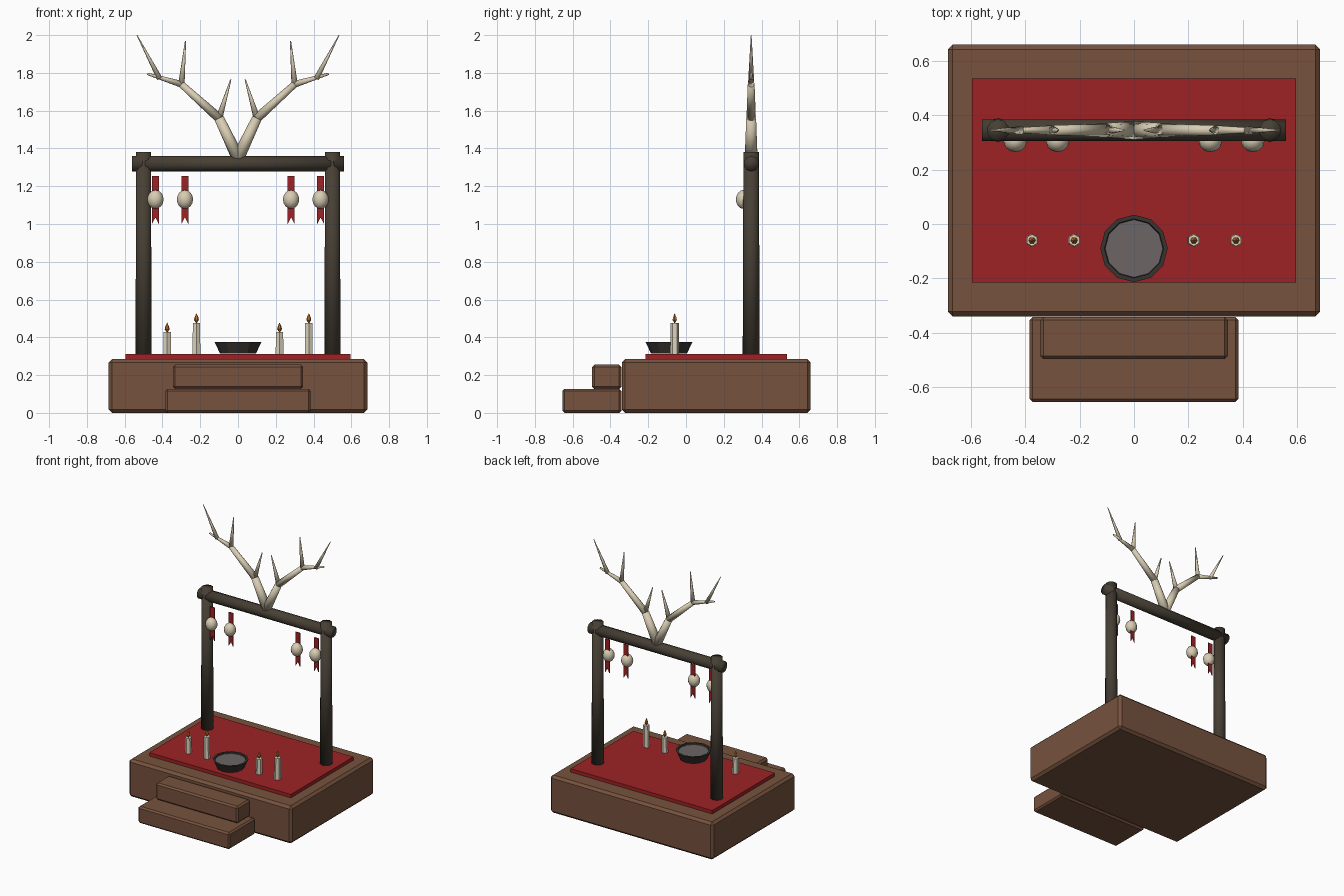
import bpy, bmesh, math
from mathutils import Vector

cube = bpy.data.objects.get("Cube")
if cube:
    bpy.data.objects.remove(cube, do_unlink=True)


def material(name, rgb):
    m = bpy.data.materials.new(name)
    m.use_nodes = True
    m.diffuse_color = (*rgb, 1)
    m.node_tree.nodes["Principled BSDF"].inputs["Base Color"].default_value = (*rgb, 1)
    return m


BROWN = material("brown wood", (0.18, 0.085, 0.047))
DARK = material("dark timber", (0.062, 0.05, 0.035))
RED = material("red cloth", (0.34, 0.016, 0.018))
BONE = material("bone", (0.69, 0.61, 0.45))
WAX = material("candle wax", (0.72, 0.66, 0.52))
FLAME = material("flame orange", (0.6, 0.17, 0.02))
IRON = material("bowl iron", (0.04, 0.034, 0.03))
ASH = material("ash grey", (0.15, 0.133, 0.13))


def finish(name, bm, mat, smooth=False):
    bmesh.ops.recalc_face_normals(bm, faces=bm.faces)
    me = bpy.data.meshes.new(name)
    bm.to_mesh(me)
    bm.free()
    me.materials.append(mat)
    for p in me.polygons:
        p.use_smooth = smooth
    ob = bpy.data.objects.new(name, me)
    bpy.context.collection.objects.link(ob)
    return ob


def block(name, lo, hi, mat, bevel=0):
    bm = bmesh.new()
    bmesh.ops.create_cube(bm, size=1)
    lo, hi = Vector(lo), Vector(hi)
    for v in bm.verts:
        v.co = (lo + hi) / 2 + v.co * (hi - lo)
    ob = finish(name, bm, mat)
    if bevel:
        mod = ob.modifiers.new("bevel", 'BEVEL')
        mod.width = bevel
        mod.segments = 1
    return ob


def rod(name, a, b, r1, r2, mat, sides=10, smooth=True):
    """Tapered round bar between two points."""
    a, b = Vector(a), Vector(b)
    bm = bmesh.new()
    bmesh.ops.create_cone(bm, cap_ends=True, segments=sides, radius1=r1,
                          radius2=r2, depth=(b - a).length)
    rot = (b - a).to_track_quat('Z', 'Y')
    for v in bm.verts:
        v.co = (a + b) / 2 + rot @ v.co
    return finish(name, bm, mat, smooth)


def lathe(name, profile, centre, sides, mat):
    """Revolve an (r, z) profile about a vertical axis."""
    bm = bmesh.new()
    verts = [bm.verts.new((r, 0, z)) for r, z in profile]
    edges = [bm.edges.new(pair) for pair in zip(verts, verts[1:])]
    bmesh.ops.spin(bm, geom=verts + edges, cent=(0, 0, 0), axis=(0, 0, 1),
                   angle=math.tau, steps=sides, use_merge=False)
    bmesh.ops.remove_doubles(bm, verts=bm.verts, dist=0.0005)
    bmesh.ops.translate(bm, verts=bm.verts, vec=centre)
    return finish(name, bm, mat)


# Platform, steps and cloth
block("platform", (-.685, -.34, 0), (.685, .66, .285), BROWN, .018)
block("lower_step", (-.385, -.655, 0), (.385, -.342, .127), BROWN, .012)
block("upper_step", (-.345, -.497, .127), (.345, -.342, .255), BROWN, .012)
block("altar_cloth", (-.595, -.215, .28), (.595, .535, .311), RED)

# Gate
GY = .345
rod("crossbeam", (-.56, GY, 1.32), (.56, GY, 1.32), .041, .041, DARK)

# Antler path and tines as (start, end, start radius, end radius) in x, z
MAIN = [((0, 1.35), (.1, 1.56), .034, .026),
        ((.1, 1.56), (.3, 1.74), .025, .018),
        ((.3, 1.74), (.48, 1.795), .018, .006)]
TINES = [((.1, 1.56), (.038, 1.765), .018, .003),
         ((.3, 1.735), (.278, 1.968), .017, .003),
         ((.415, 1.77), (.535, 2.0), .015, .002)]


def ribbon(name, x, y):
    # Swallowtail strip
    bm = bmesh.new()
    w = .018
    outline = [(-w, 1.255), (-w, 1.0), (0, 1.035), (w, 1.0), (w, 1.255)]
    face = bm.faces.new([bm.verts.new((x + dx, y, z)) for dx, z in outline])
    ext = bmesh.ops.extrude_face_region(bm, geom=[face])
    moved = [g for g in ext["geom"] if isinstance(g, bmesh.types.BMVert)]
    bmesh.ops.translate(bm, verts=moved, vec=(0, .006, 0))
    finish(name, bm, RED)


def bead(name, x, y, z):
    bm = bmesh.new()
    bmesh.ops.create_uvsphere(bm, u_segments=12, v_segments=8, radius=1)
    for v in bm.verts:
        v.co = Vector((x + v.co.x * .043, y + v.co.y * .041, z + v.co.z * .05))
    finish(name, bm, BONE, True)


def candle(name, x, top):
    y = -.06
    rod(name, (x, y, .305), (x, y, top), .024, .022, WAX, 6, False)
    lathe(name + "_flame", [(0, top - .004), (.013, top + .016), (.01, top + .03),
                            (0, top + .052)], (x, y, 0), 6, FLAME)


# Mirrored parts
for side, s in (("left", 1), ("right", -1)):
    rod(side + "_post", (s * .5, GY, .285), (s * .5, GY, 1.38), .045, .041, DARK)
    for label, parts in (("antler", MAIN), ("tine", TINES)):
        for i, (a, b, r1, r2) in enumerate(parts):
            rod(f"{side}_{label}_{i + 1}", (s * a[0], GY, a[1]),
                (s * b[0], GY, b[1]), r1, r2, BONE, 8)
    for place, x in (("inner", .281), ("outer", .437)):
        ribbon(f"{side}_{place}_ribbon", s * x, .315)
        bead(f"{side}_{place}_bead", s * x, .305, 1.13)

# Candles, alternating short and tall
for i, (x, top) in enumerate([(-.375, .427), (-.22, .476), (.22, .427), (.375, .476)]):
    candle(f"candle_{i + 1}", x, top)

# Offering bowl with ash
BOWL = (0, -.09, 0)
lathe("bowl", [(0, .314), (.095, .314), (.124, .375), (.109, .375), (.1, .345), (0, .345)],
      BOWL, 12, IRON)
lathe("bowl_ash", [(0, .366), (.106, .366), (.1, .35), (0, .35)], BOWL, 12, ASH)
